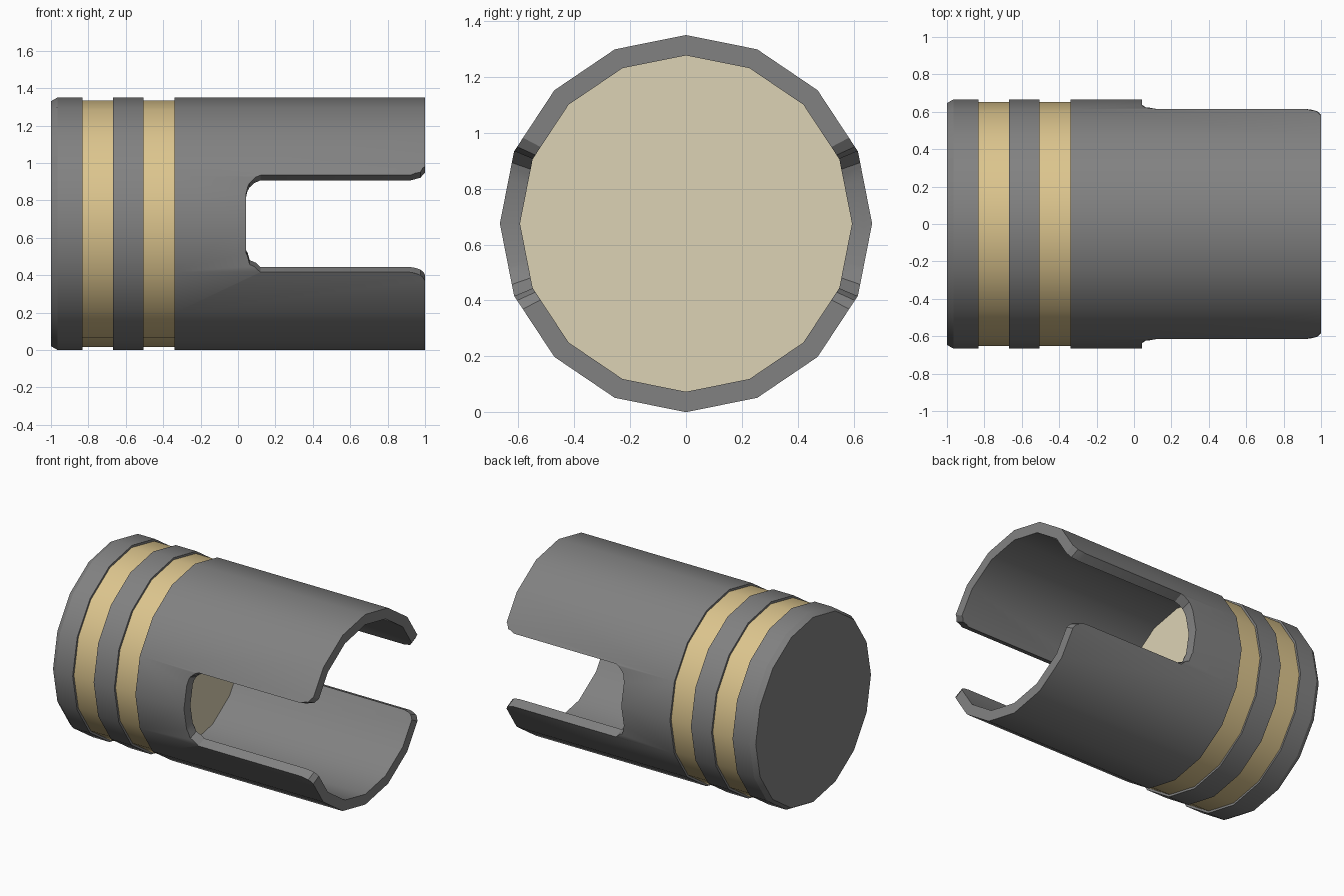
import bpy, bmesh, math

if "Cube" in bpy.data.objects:
    bpy.data.objects.remove(bpy.data.objects["Cube"])

SIDES = 16
CZ = 0.675          # axis height
YS = 0.987          # slight squash across y


def material(name, rgb):
    m = bpy.data.materials.new(name)
    m.diffuse_color = (*rgb, 1)
    m.use_nodes = True
    m.node_tree.nodes["Principled BSDF"].inputs["Base Color"].default_value = m.diffuse_color
    return m


grey = material("dark grey", (0.222, 0.222, 0.222))
gold = material("gold", (0.72, 0.56, 0.27))
beige = material("pale beige", (0.72, 0.65, 0.46))


def finish(bm, name, mats):
    bmesh.ops.recalc_face_normals(bm, faces=bm.faces)
    me = bpy.data.meshes.new(name)
    bm.to_mesh(me)
    bm.free()
    ob = bpy.data.objects.new(name, me)
    bpy.context.collection.objects.link(ob)
    for m in mats:
        me.materials.append(m)
    return ob


# Casing: profile (x, radius, material of the strip that follows)
R, G, INNER = 0.675, 0.66, 0.602
profile = [(-1, 0.655, 0), (-0.965, R, 0),
           (-0.832, R, 0), (-0.832, G, 1), (-0.667, G, 0),
           (-0.667, R, 0), (-0.505, R, 0), (-0.505, G, 1), (-0.34, G, 0),
           (-0.34, R, 0), (1, R, 0), (1, INNER, 0), (-0.36, INNER, 0)]
bm = bmesh.new()
rings = []
for x, r, _ in profile:
    rings.append([bm.verts.new((x, YS * r * math.sin(2 * math.pi * i / SIDES),
                                CZ + r * math.cos(2 * math.pi * i / SIDES)))
                  for i in range(SIDES)])
for k in range(len(rings) - 1):
    a, b = rings[k], rings[k + 1]
    for i in range(SIDES):
        j = (i + 1) % SIDES
        bm.faces.new((a[i], a[j], b[j], b[i])).material_index = profile[k][2]
bm.faces.new(rings[0]).material_index = 0       # closed back end
bm.faces.new(rings[-1]).material_index = 2      # inner floor
casing = finish(bm, "casing", [grey, gold, beige])

# Slot cutter: radial wedges on both sides, flared at the open end
half = [(0.042, 0.15), (0.062, 0.215), (0.12, 0.2595), (0.92, 0.2595),
        (0.975, 0.28), (1.001, 0.325), (1.1, 0.325)]
outline = half + [(x, -h) for x, h in reversed(half)]
bm = bmesh.new()
for side in (-1, 1):
    near, far = ([bm.verts.new((x, side * 0.615 * s, CZ + h * s)) for x, h in outline]
                 for s in (0.6, 1.3))
    n = len(outline)
    bm.faces.new(near)
    bm.faces.new(far)
    for i in range(n):
        j = (i + 1) % n
        bm.faces.new((near[i], near[j], far[j], far[i]))
cutter = finish(bm, "slot_cutter", [grey])
cutter.hide_render = True

mod = casing.modifiers.new("slots", 'BOOLEAN')
mod.operation = 'DIFFERENCE'
mod.solver = 'EXACT'
mod.object = cutter
bpy.context.view_layer.objects.active = casing
casing.select_set(True)
cutter.select_set(False)
bpy.ops.object.modifier_apply(modifier=mod.name)
bpy.data.objects.remove(cutter)
bpy.ops.object.shade_smooth_by_angle(angle=math.radians(28))
